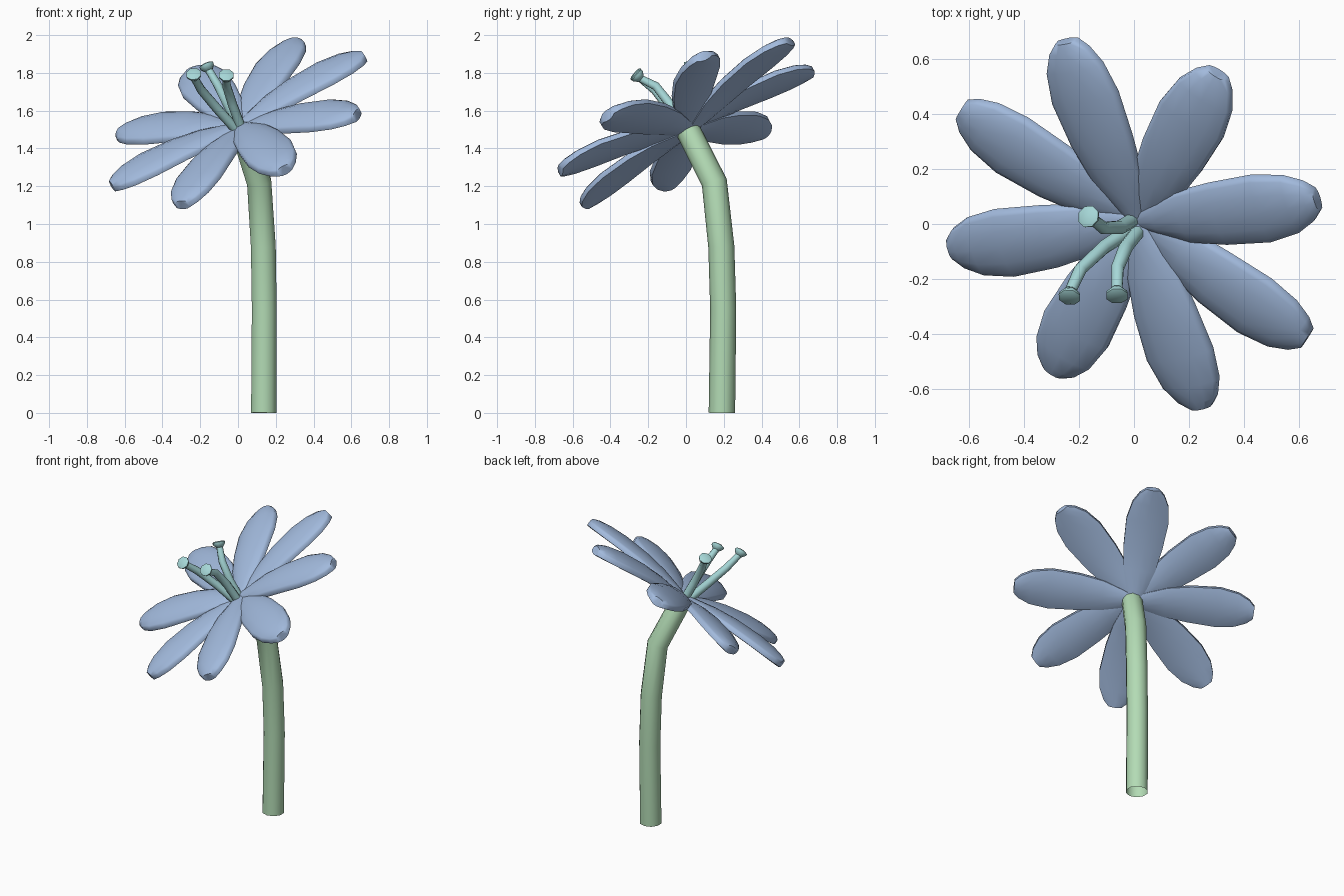
import bpy, bmesh
from math import sin, cos, pi, radians
from mathutils import Vector

if "Cube" in bpy.data.objects:
    bpy.data.objects.remove(bpy.data.objects["Cube"], do_unlink=True)


def material(name, rgb):
    m = bpy.data.materials.new(name)
    m.use_nodes = True
    m.diffuse_color = (*rgb, 1)
    m.node_tree.nodes["Principled BSDF"].inputs["Base Color"].default_value = (*rgb, 1)
    return m


blue = material("petal_blue", (0.36, 0.49, 0.72))
green = material("stem_green", (0.45, 0.71, 0.46))
teal = material("stamen_teal", (0.38, 0.68, 0.68))


def loft(name, rings, mat, angle, open_start=False):
    """Skin a list of equal-sized rings and close the ends."""
    bm = bmesh.new()
    rows = [[bm.verts.new(p) for p in ring] for ring in rings]
    n = len(rows[0])
    for a, b in zip(rows, rows[1:]):
        for i in range(n):
            j = (i + 1) % n
            bm.faces.new((a[i], a[j], b[j], b[i]))
    if not open_start:
        bm.faces.new(rows[0][::-1])
    bm.faces.new(rows[-1])
    bmesh.ops.recalc_face_normals(bm, faces=bm.faces)
    me = bpy.data.meshes.new(name)
    bm.to_mesh(me)
    bm.free()
    me.materials.append(mat)
    ob = bpy.data.objects.new(name, me)
    bpy.context.collection.objects.link(ob)
    bpy.ops.object.select_all(action="DESELECT")
    ob.select_set(True)
    bpy.context.view_layer.objects.active = ob
    bpy.ops.object.shade_smooth_by_angle(angle=radians(angle))


def tube(name, points, radii, mat, sides=8, hollow_foot=False):
    """Round tube along a path, with a radius at each point."""
    pts = [Vector(p) for p in points]
    rings = []
    for i, p in enumerate(pts):
        t = pts[min(i + 1, len(pts) - 1)] - pts[max(i - 1, 0)]
        q = Vector((0, 0, 1)).rotation_difference(t)
        rings.append([p + q @ Vector((cos(a), sin(a), 0)) * radii[i]
                      for a in (2 * pi * (k + 0.5) / sides for k in range(sides))])
    loft(name, rings, mat, 55, hollow_foot)


# Flower disc frame: tilted toward the front right
centre = Vector((0, 0, 1.545))
normal = Vector((-0.36, -0.452, 0.816)).normalized()
u_axis = Vector((0.883, 0.119, 0.454))
u_axis = (u_axis - normal * u_axis.dot(normal)).normalized()
v_axis = normal.cross(u_axis)

# Petal outline: distance from centre, half width, height of arch
outline = [(0.0, 0.032, -0.035), (0.08, 0.063, -0.022), (0.2, 0.1, -0.002),
           (0.35, 0.122, 0.013), (0.53, 0.133, 0.018), (0.65, 0.113, 0.014),
           (0.72, 0.078, 0.008), (0.756, 0.042, 0.002)]
across = [-1, -0.88, -0.5, 0, 0.5, 0.88, 1]


def petal(name, angle, drop):
    along = u_axis * cos(angle) + v_axis * sin(angle)
    side = normal.cross(along)
    rings = []
    for s, half, h in outline:
        puff = (half / 0.133) ** 0.5
        top = [(t, h + 0.008 + 0.03 * puff * (1 - abs(t) ** 3)) for t in across]
        low = [(t, h - 0.018 - 0.02 * puff * (1 - t * t)) for t in reversed(across)]
        rings.append([centre + along * s + side * half * t + normal * (z - drop)
                      for t, z in top + low])
    loft(name, rings, blue, 60)


# Four upper petals with four lower ones between them, each turned a little
turns = [0, 1, 1.5, 0, 0, 1, 1.5, -1.5]
for k, turn in enumerate(turns):
    lower = k % 2
    petal(f"{'lower' if lower else 'upper'}_petal_{k // 2 + 1}",
          k * pi / 4 + radians(turn), 0.014 * lower)

# Stem, hollow at the foot, bending into the back of the flower
tube("stem", [(0.136, 0.19, 0), (0.139, 0.197, 0.55), (0.134, 0.187, 0.88),
              (0.112, 0.15, 1.22), (0.026, 0.014, 1.49)],
     [0.07, 0.069, 0.069, 0.068, 0.066], green, 10, True)

# Stamens: curved filaments, each with a flared head
paths = {
    "left_stamen": ([(0.02, -0.02, 1.5), (-0.03, -0.085, 1.635), (-0.06, -0.16, 1.73),
                     (-0.062, -0.24, 1.77)], (0, -0.75, 0.66)),
    "right_stamen": ([(-0.01, -0.02, 1.5), (-0.11, -0.085, 1.61), (-0.195, -0.165, 1.71),
                      (-0.232, -0.245, 1.775)], (-0.1, -0.75, 0.66)),
    "back_stamen": ([(0.005, 0.02, 1.5), (-0.05, -0.012, 1.62), (-0.11, -0.015, 1.74),
                     (-0.155, 0.02, 1.815)], (-0.4, 0.25, 0.88)),
}
for name, (path, axis) in paths.items():
    tip, axis = Vector(path[-1]), Vector(axis).normalized()
    tube(name + "_filament", path, [0.027, 0.026, 0.024, 0.021], teal)
    tube(name + "_head", [tip - axis * 0.005, tip + axis * 0.018, tip + axis * 0.03,
                          tip + axis * 0.036], [0.021, 0.04, 0.042, 0.03], teal)
